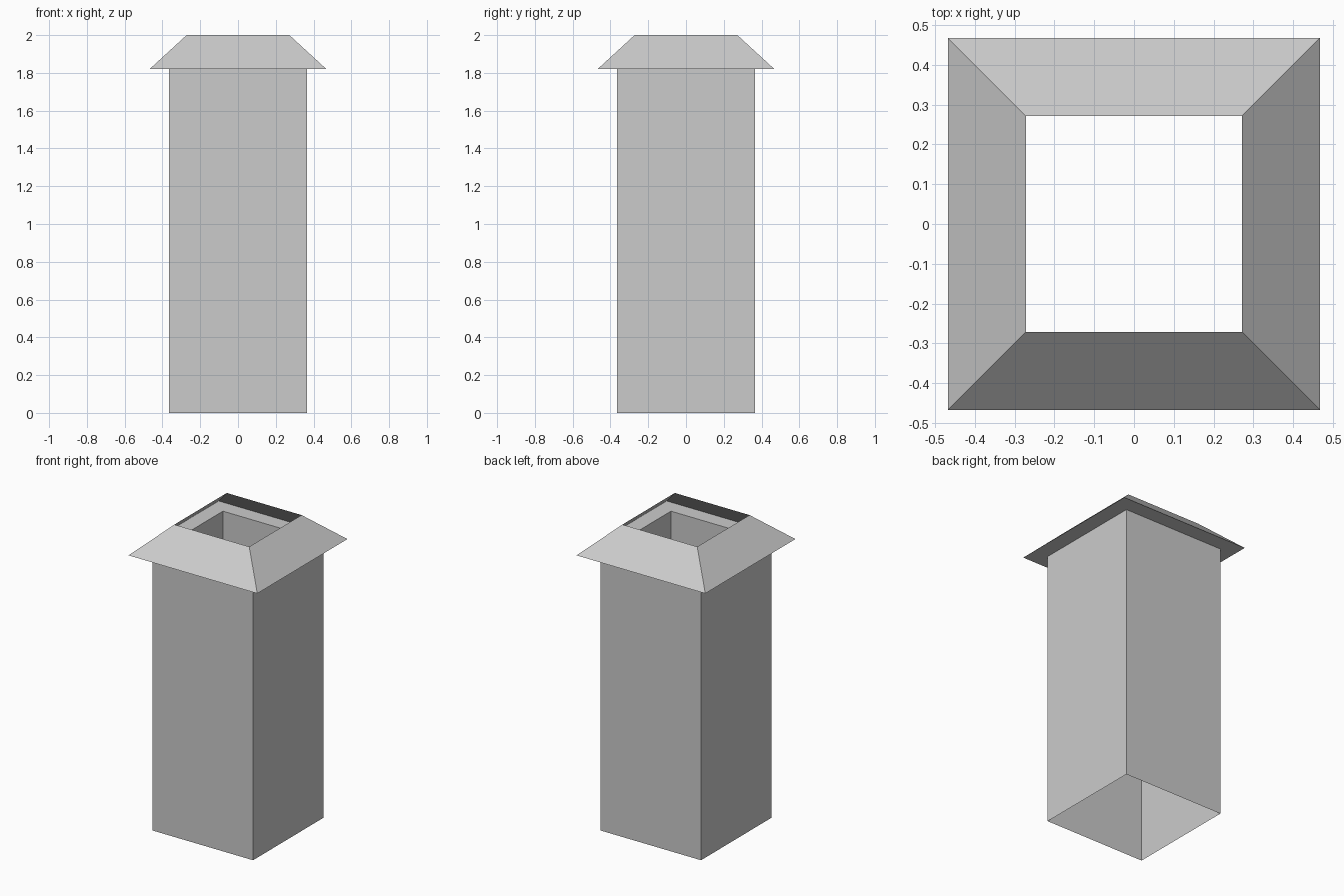
import bpy, bmesh

if "Cube" in bpy.data.objects:
    bpy.data.objects.remove(bpy.data.objects["Cube"])


def square_shell(name, profile):
    """Open square sheet from (half_width, z) profile points, bottom to top."""
    bm = bmesh.new()
    rings = [[bm.verts.new((sx * h, sy * h, z))
              for sx, sy in ((-1, -1), (1, -1), (1, 1), (-1, 1))]
             for h, z in profile]
    for lo, hi in zip(rings, rings[1:]):
        for i in range(4):
            j = (i + 1) % 4
            bm.faces.new((lo[i], lo[j], hi[j], hi[i]))
    mesh = bpy.data.meshes.new(name)
    bm.to_mesh(mesh)
    bm.free()
    obj = bpy.data.objects.new(name, mesh)
    bpy.context.collection.objects.link(obj)
    return obj


# Hollow square shaft, open at both ends
square_shell("shaft", [(0.365, 0), (0.365, 1.82)])

# Flared cap: flat overhanging ledge, then slopes up to the open rim
square_shell("cap", [(0.365, 1.82), (0.468, 1.82), (0.272, 2.0)])
